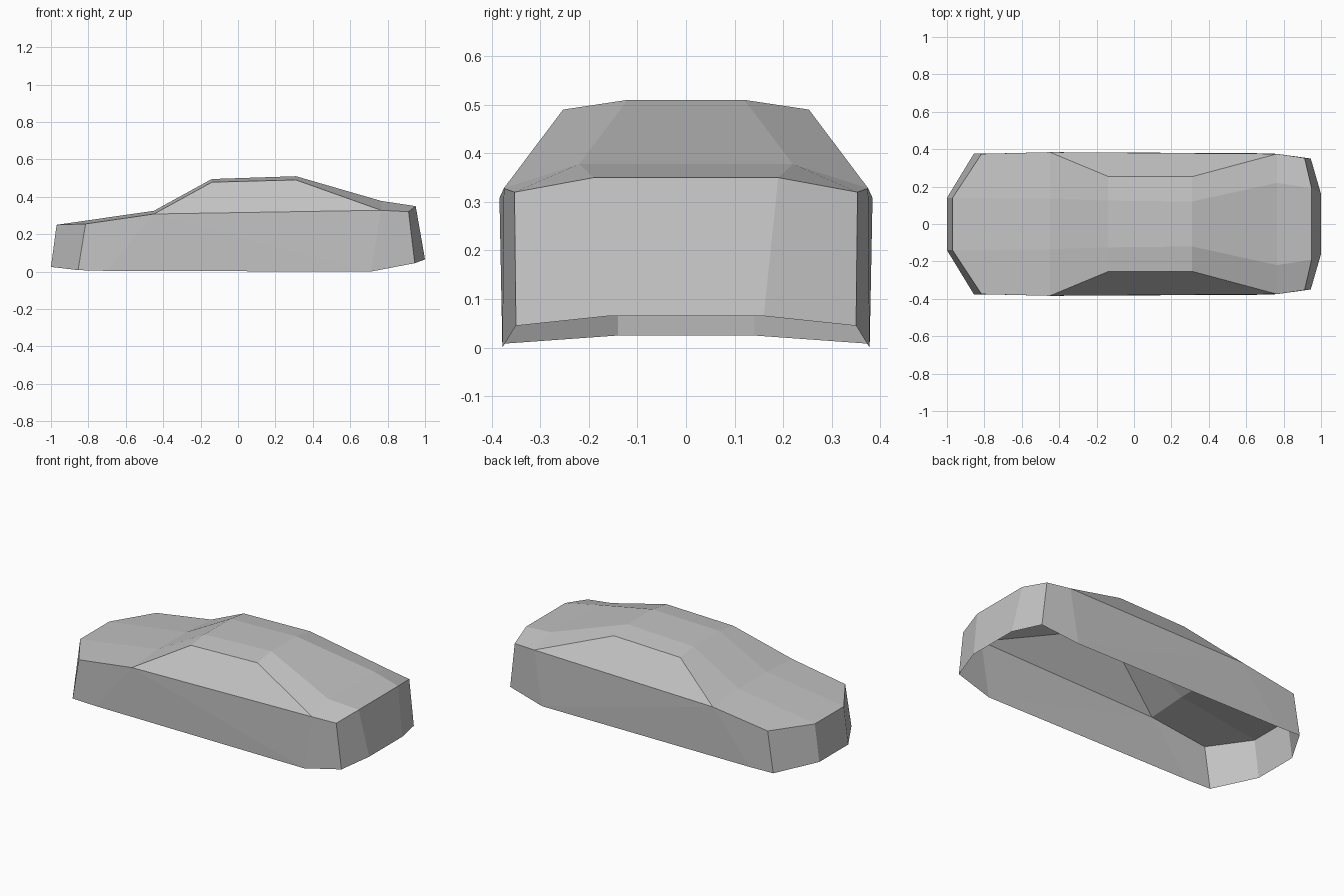
import bpy
import bmesh
from mathutils import Vector

cube = bpy.data.objects.get("Cube")
if cube:
    bpy.data.objects.remove(cube, do_unlink=True)

paint = bpy.data.materials.new("light_grey")
paint.use_nodes = True
grey = (0.55, 0.55, 0.55, 1)
paint.diffuse_color = grey
bsdf = paint.node_tree.nodes["Principled BSDF"]
bsdf.inputs["Base Color"].default_value = grey
bsdf.inputs["Roughness"].default_value = 0.7

# Stations from nose to tail, left half only
spine = [(-0.97, 0.14, 0.25), (-0.45, 0.135, 0.325), (-0.14, 0.125, 0.495),
         (0.31, 0.12, 0.51), (0.765, 0.22, 0.378), (0.95, 0.19, 0.35)]
nose_belt, cowl_belt, deck_belt, tail_belt = [
    (-0.815, 0.375, 0.255), (-0.45, 0.384, 0.308),
    (0.765, 0.375, 0.328), (0.912, 0.353, 0.32)]
roof_front, roof_rear = (-0.14, 0.255, 0.478), (0.31, 0.253, 0.49)
nose_sill, front_sill, rear_sill, tail_sill = [
    (-0.855, 0.378, 0.008), (-0.7, 0.378, 0.004),
    (0.71, 0.378, 0), (0.945, 0.35, 0.045)]
nose_low, tail_low = (-1, 0.14, 0.025), (1, 0.16, 0.065)
core = Vector((0, 0, 0.15))


def flip(p):
    return (p[0], -p[1], p[2])


def span(a, b):
    """Centre panel running across the body from a to b."""
    return [a, b, flip(b), flip(a)]


def panel(name, centre, sides):
    """Open sheet: centre faces plus side faces mirrored across the body."""
    bm = bmesh.new()
    faces = centre + sides + [[flip(p) for p in f] for f in sides]
    for pts in faces:
        face = bm.faces.new([bm.verts.new(p) for p in pts])
        face.normal_update()
        if face.normal.dot(face.calc_center_median() - core) < 0:
            face.normal_flip()
    bmesh.ops.remove_doubles(bm, verts=bm.verts, dist=0.0005)
    mesh = bpy.data.meshes.new(name)
    bm.to_mesh(mesh)
    bm.free()
    mesh.materials.append(paint)
    obj = bpy.data.objects.new(name, mesh)
    bpy.context.collection.objects.link(obj)


s = spine
# Upper skin from nose to tail
panel("hood", [span(s[0], s[1])], [[s[0], s[1], cowl_belt, nose_belt]])
panel("windshield", [span(s[1], s[2])], [[s[1], s[2], roof_front, cowl_belt]])
panel("roof", [span(s[2], s[3])], [[s[2], s[3], roof_rear, roof_front]])
panel("rear_window", [span(s[3], s[4])], [[s[3], s[4], deck_belt, roof_rear]])
panel("trunk_deck", [span(s[4], s[5])], [[s[4], s[5], tail_belt, deck_belt]])
panel("side_windows", [], [[cowl_belt, roof_front, roof_rear, deck_belt]])

# Lower walls, open underneath
panel("body_sides", [], [
    [nose_belt, cowl_belt, front_sill, nose_sill],
    [cowl_belt, rear_sill, front_sill],
    [cowl_belt, deck_belt, rear_sill],
    [deck_belt, tail_belt, tail_sill, rear_sill]])
panel("nose", [span(s[0], nose_low)], [[s[0], nose_belt, nose_sill, nose_low]])
panel("tail", [span(s[5], tail_low)], [[s[5], tail_belt, tail_sill, tail_low]])
